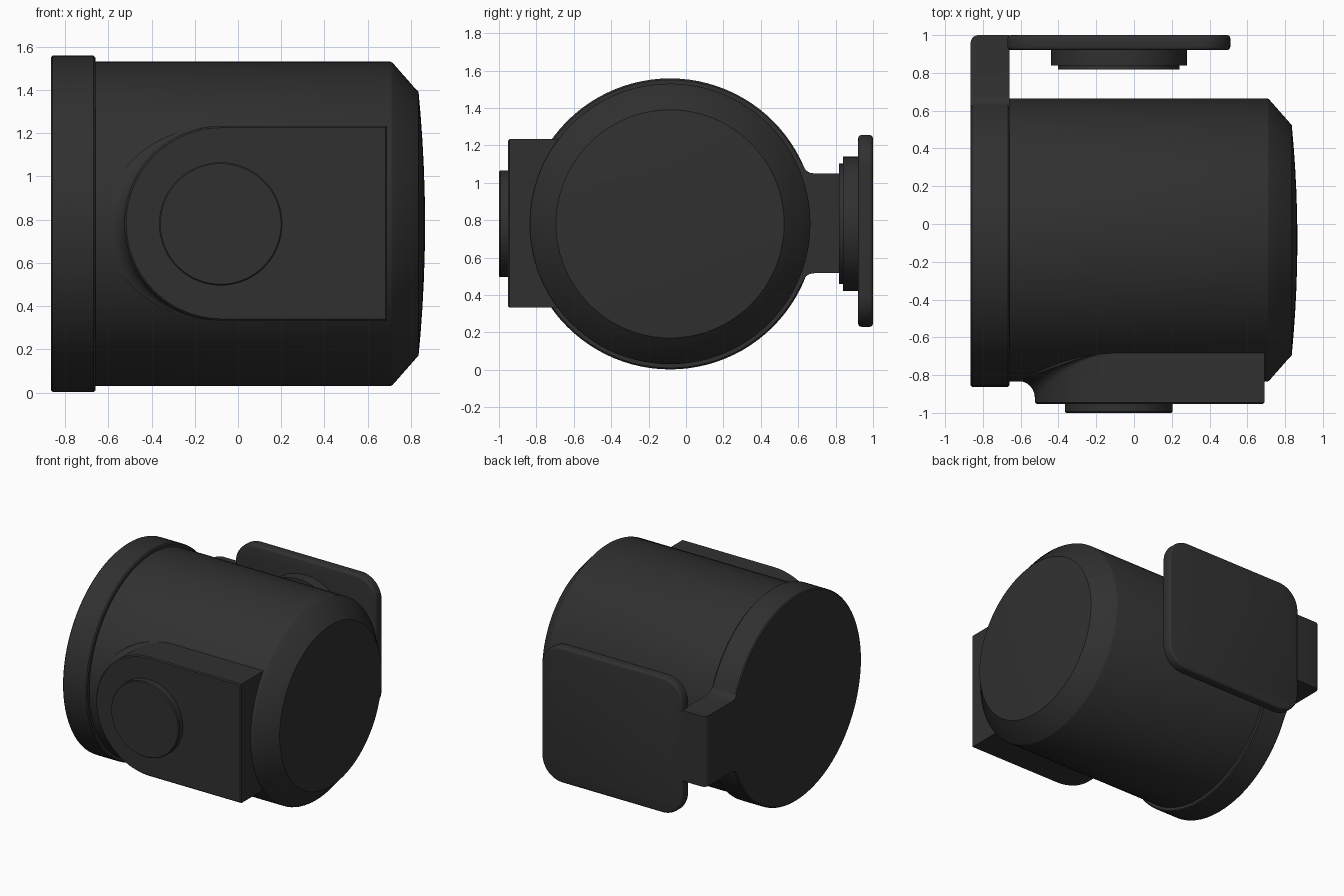
import bpy, bmesh, math
from mathutils import Vector

if "Cube" in bpy.data.objects:
    bpy.data.objects.remove(bpy.data.objects["Cube"])

CY, CZ = -0.085, 0.78      # main axis, runs along x
DX = -0.08                 # centre of the side discs
BODY_R = 0.75

mat = bpy.data.materials.new("dark_plastic")
mat.diffuse_color = (0.03, 0.03, 0.03, 1)
mat.use_nodes = True
mat.node_tree.nodes["Principled BSDF"].inputs["Base Color"].default_value = mat.diffuse_color


def finish(name, bm, bevel=0.0, segs=3):
    bmesh.ops.recalc_face_normals(bm, faces=bm.faces)
    me = bpy.data.meshes.new(name)
    bm.to_mesh(me)
    bm.free()
    ob = bpy.data.objects.new(name, me)
    bpy.context.collection.objects.link(ob)
    me.materials.append(mat)
    bpy.ops.object.select_all(action='DESELECT')
    ob.select_set(True)
    bpy.context.view_layer.objects.active = ob
    if bevel:
        m = ob.modifiers.new("bevel", 'BEVEL')
        m.width, m.segments, m.limit_method = bevel, segs, 'ANGLE'
        m.angle_limit = math.radians(40)
        bpy.ops.object.modifier_apply(modifier=m.name)
    bpy.ops.object.shade_smooth_by_angle(angle=math.radians(30))
    return ob


def loft(rings):
    """Closed skin through rings of equal length, capped at both ends."""
    bm = bmesh.new()
    vs = [[bm.verts.new(p) for p in r] for r in rings]
    n = len(vs[0])
    for a, b in zip(vs, vs[1:]):
        for i in range(n):
            j = (i + 1) % n
            bm.faces.new((a[i], a[j], b[j], b[i]))
    bm.faces.new(vs[0])
    bm.faces.new(vs[-1])
    return bm


def prism(pts, offset):
    pts = [Vector(p) for p in pts]
    return loft([pts, [p + Vector(offset) for p in pts]])


def lathe(name, prof, axis, n=96):
    """Revolve (position, radius) pairs about the x or y direction."""
    rings = []
    for t, r in prof:
        ring = []
        for k in range(n):
            a = 2 * math.pi * k / n
            u, v = r * math.cos(a), r * math.sin(a)
            ring.append((t, CY + u, CZ + v) if axis == 'x' else (DX + u, t, CZ + v))
        rings.append(ring)
    return finish(name, loft(rings))


# Body with chamfered, gently domed end
dome = [(0.835 + 0.03 * (1 - (r / 0.61) ** 2), r) for r in (0.61, 0.5, 0.38, 0.25, 0.12, 0.02)]
lathe("body", [(-0.75, BODY_R), (0.705, BODY_R), (0.715, 0.745), (0.825, 0.62)] + dome, 'x')

# Flange ring at the back end
F = 0.778
lathe("flange", [(-0.865, F - 0.008), (-0.857, F), (-0.668, F), (-0.66, F - 0.008)], 'x')

# Arm with small fillets where it leaves the flange
half = [(0.4, 0.34), (0.607, 0.34), (0.622, 0.312), (0.642, 0.283), (0.66, 0.271), (0.69, 0.266), (1.0, 0.266)]
arm = half + [(y, -z) for y, z in reversed(half)]
bm = prism([(-0.865, y, CZ + 0.003 + z) for y, z in arm], (0.205, 0, 0))
corner = [e for e in bm.edges if all(v.co.x < -0.86 and v.co.y > 0.99 for v in e.verts)]
bmesh.ops.bevel(bm, geom=corner, offset=0.04, segments=5, profile=0.5, affect='EDGES')
finish("arm", bm)

# Mounting plate, a rounded rectangle
x0, x1, z0, z1, rad = -0.67, 0.51, 0.23, 1.255, 0.17
outline = []
for q, (cx, cz) in enumerate([(x1 - rad, z1 - rad), (x0 + rad, z1 - rad),
                              (x0 + rad, z0 + rad), (x1 - rad, z0 + rad)]):
    for k in range(13):
        a = math.pi / 2 * (q + k / 12)
        outline.append((cx + rad * math.cos(a), 0.92, cz + rad * math.sin(a)))
finish("mounting_plate", prism(outline, (0, 0.08, 0)), 0.018)

# Stepped disc on the inside of the plate, and button on the front pad
lathe("plate_disc", [(0.93, 0.36), (0.84, 0.36), (0.84, 0.322), (0.818, 0.322)], 'y')
lathe("pad_button", [(-0.93, 0.285), (-0.993, 0.285), (-1.0, 0.279)], 'y')

# Front pad: D-shaped block whose round end flares into the body
R, ROUND_X, END_X, PZ = 0.45, -0.075, 0.69, 0.783
base = []
for k in range(49):
    a = math.pi / 2 + math.pi * k / 48
    base.append((ROUND_X + R * math.cos(a), PZ + R * math.sin(a), math.cos(a), math.sin(a)))
base += [(END_X, PZ - R, 0, 0), (END_X, PZ + R, 0, 0)]


def inset_ring(y, d):
    ring = [(x - c * d, y, z - s * d) for x, z, c, s in base[:-2]]
    return ring + [(END_X - d, y, PZ - R + d), (END_X - d, y, PZ + R - d)]


rings = [inset_ring(-0.952, 0.008), inset_ring(-0.944, 0)]
for i in range(7):
    t = math.pi / 2 * i / 6
    ring = []
    for x, z, c, s in base:
        r = 0.085 * c * c
        surf = CY - math.sqrt(BODY_R ** 2 - (z - CZ) ** 2)
        d = r * (1 - math.cos(t))
        ring.append((x + c * d, surf + 0.004 - r * (1 - math.sin(t)) - 0.004 * (1 - i / 6), z + s * d))
    rings.append(ring)
rings.append([(x, -0.55, z) for x, _, z in rings[-1]])
finish("front_pad", loft(rings))
